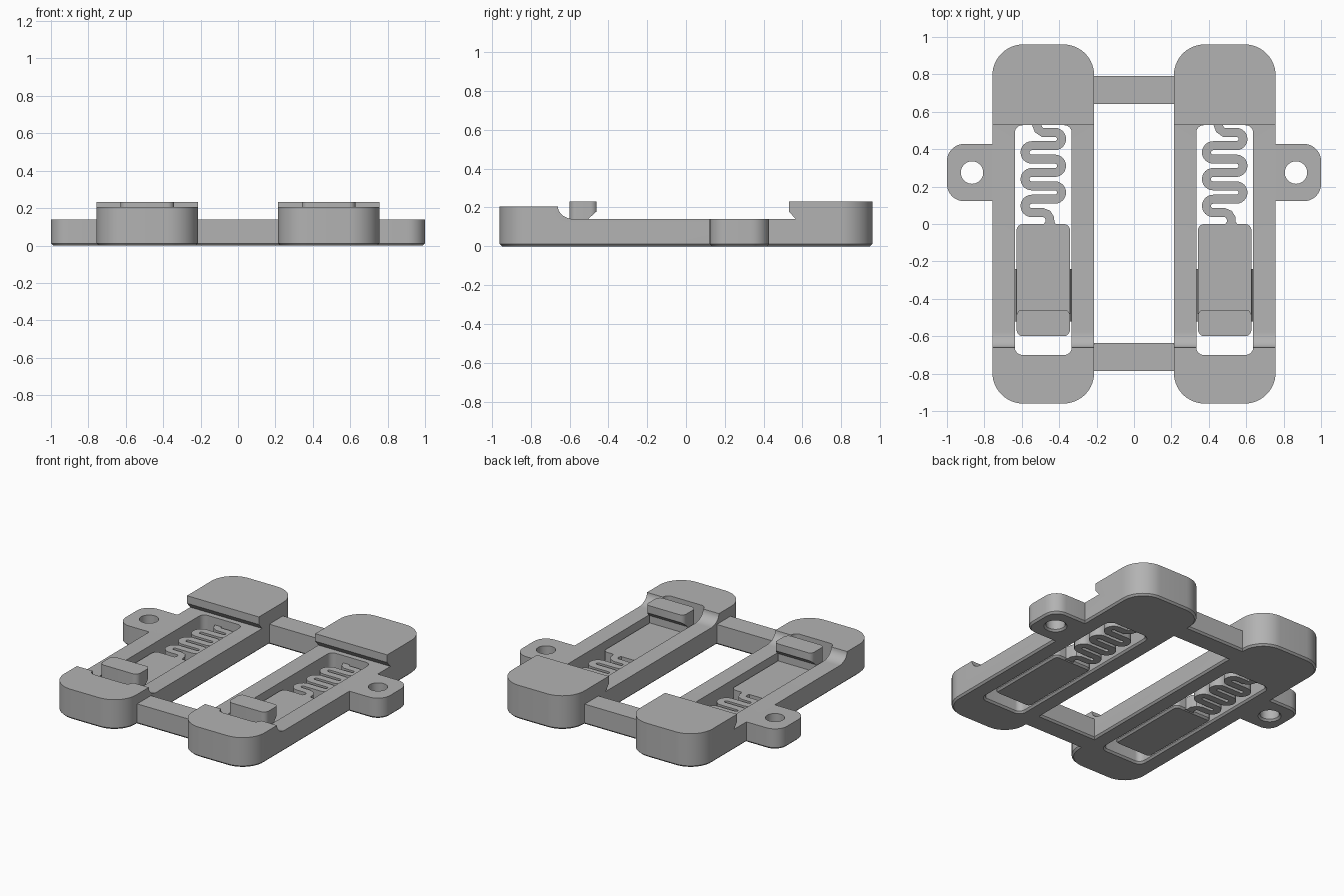
import bpy, bmesh
from math import sin, cos, pi
from mathutils import Vector

cube = bpy.data.objects.get("Cube")
if cube:
    bpy.data.objects.remove(cube, do_unlink=True)

grey = bpy.data.materials.new("plain grey")
grey.use_nodes = True
COLOUR = (0.45, 0.45, 0.45, 1)
grey.diffuse_color = COLOUR
grey.node_tree.nodes["Principled BSDF"].inputs["Base Color"].default_value = COLOUR


def finish(name, bm):
    bmesh.ops.recalc_face_normals(bm, faces=bm.faces)
    mesh = bpy.data.meshes.new(name)
    bm.to_mesh(mesh)
    bm.free()
    mesh.materials.append(grey)
    obj = bpy.data.objects.new(name, mesh)
    bpy.context.collection.objects.link(obj)
    return obj


def rounded(name, x0, x1, y0, y1, r, layers, seg=10):
    """Rounded rectangle lofted through (height, outward offset) layers."""
    bm = bmesh.new()
    rings = []
    for z, grow in layers:
        ring = []
        corners = [(x1 - r, y1 - r), (x0 + r, y1 - r), (x0 + r, y0 + r), (x1 - r, y0 + r)]
        for k, (cx, cy) in enumerate(corners):
            for i in range(seg):
                a = (k + i / (seg - 1)) * pi / 2
                ring.append(bm.verts.new((cx + (r + grow) * cos(a), cy + (r + grow) * sin(a), z)))
        rings.append(ring)
    for lo, hi in zip(rings, rings[1:]):
        for i in range(len(lo)):
            j = (i + 1) % len(lo)
            bm.faces.new((lo[i], lo[j], hi[j], hi[i]))
    bm.faces.new(rings[0])
    bm.faces.new(rings[-1])
    return finish(name, bm)


def side_prism(name, profile, x0, x1):
    """Extrude a (y, z) profile along x."""
    bm = bmesh.new()
    face = bm.faces.new([bm.verts.new((x0, y, z)) for y, z in profile])
    new = bmesh.ops.extrude_face_region(bm, geom=[face])["geom"]
    bmesh.ops.translate(bm, vec=(x1 - x0, 0, 0),
                        verts=[v for v in new if isinstance(v, bmesh.types.BMVert)])
    return finish(name, bm)


def boolean(obj, tool, operation):
    mod = obj.modifiers.new("cut", "BOOLEAN")
    mod.operation, mod.object, mod.solver = operation, tool, "EXACT"
    bpy.context.view_layer.update()
    mesh = bpy.data.meshes.new_from_object(obj.evaluated_get(bpy.context.evaluated_depsgraph_get()))
    obj.modifiers.clear()
    obj.data = mesh
    bpy.data.objects.remove(tool, do_unlink=True)


def smooth(obj):
    bpy.ops.object.select_all(action="DESELECT")
    obj.select_set(True)
    bpy.context.view_layer.objects.active = obj
    bpy.ops.object.shade_smooth_by_angle(angle=pi / 6)


def body_layers(top):
    return [(0, -0.012), (0.012, 0), (top, 0)]


def hole_layers():
    return [(-0.01, 0.022), (0.012, 0), (0.4, 0)]


# Side shape of a rail: front stop with a scooped ramp, low rails, undercut back block
scoop = [(-0.575 - 0.085 * sin(t * pi / 16), 0.205 - 0.065 * cos(t * pi / 16)) for t in range(9)]
RAIL = [(-1.1, -0.1), (1.1, -0.1), (1.1, 0.232), (0.53, 0.232), (0.53, 0.18),
        (0.565, 0.14)] + scoop + [(-1.1, 0.205)]
HOOK = [(-0.7, 0), (-0.505, 0), (-0.505, 0.14), (-0.46, 0.18), (-0.46, 0.232), (-0.7, 0.232)]


def spring_path(cx):
    """Serpentine centre line from the back block down to the slider."""
    reach, pitch, top = 0.062, 0.0715, 0.49
    pts = [(-0.035, 0.55), (-0.035, 0.53), (-0.026, 0.505), (-0.005, top)]
    for n in range(6):
        side = 1 if n % 2 == 0 else -1
        cy = top - pitch * (n + 0.5)
        for i in range(13):
            a = pi / 2 - pi * i / 12
            pts.append((side * (reach + pitch / 2 * cos(a)), cy + pitch / 2 * sin(a)))
    pts += [(0.0, 0.061), (0.022, 0.052), (0.035, 0.03), (0.035, 0.012), (0.035, -0.02)]
    return [Vector((cx + x, y, 0)) for x, y in pts]


def make_spring(name, cx, z0, z1, width):
    pts = spring_path(cx)
    last = len(pts) - 1
    bm = bmesh.new()
    rows = []
    for i, p in enumerate(pts):
        d = (pts[min(i + 1, last)] - pts[max(i - 1, 0)]).normalized()
        w = width * (0.9 if i in (0, last) else 0.5)
        n = Vector((-d.y, d.x, 0)) * w
        rows.append([bm.verts.new(q + Vector((0, 0, z)))
                     for q, z in ((p + n, z0), (p - n, z0), (p - n, z1), (p + n, z1))])
    for a, b in zip(rows, rows[1:]):
        for k in range(4):
            bm.faces.new((a[k], a[(k + 1) % 4], b[(k + 1) % 4], b[k]))
    bm.faces.new(rows[0])
    bm.faces.new(rows[-1])
    return finish(name, bm)


for side, label in ((-1, "right"), (1, "left")):
    cx = side * 0.485

    # Rail frame with its long slot
    rail = rounded(label + "_rail", cx - 0.272, cx + 0.272, -0.96, 0.96, 0.165, body_layers(0.35), 14)
    boolean(rail, side_prism("profile", RAIL, cx - 0.5, cx + 0.5), "INTERSECT")
    boolean(rail, rounded("slot", cx - 0.152, cx + 0.152, -0.70, 0.528, 0.04, hole_layers()), "DIFFERENCE")
    smooth(rail)

    # Screw ear
    ex = side * 0.83
    ear = rounded(label + "_ear", ex - 0.17, ex + 0.17, 0.122, 0.428, 0.092, body_layers(0.14))
    hx = side * 0.866
    boolean(ear, rounded("screw_hole", hx - 0.06, hx + 0.06, 0.215, 0.335, 0.0599, hole_layers()), "DIFFERENCE")
    smooth(ear)

    # Sliding latch plate, hook and spring
    smooth(rounded(label + "_slider", cx - 0.143, cx + 0.143, -0.60, 0, 0.035, body_layers(0.09)))
    hook = rounded(label + "_hook", cx - 0.143, cx + 0.143, -0.60, -0.457, 0.035, [(0.05, 0), (0.3, 0)])
    boolean(hook, side_prism("hook_profile", HOOK, cx - 0.3, cx + 0.3), "INTERSECT")
    smooth(hook)
    smooth(make_spring(label + "_spring", cx, 0.005, 0.09, 0.048))

    # Guide ridges on the slider sides
    for s, end in ((-1, "outer" if side > 0 else "inner"), (1, "inner" if side > 0 else "outer")):
        bm = bmesh.new()
        ends = [[bm.verts.new((cx + s * x, y, z)) for x, z in ((0.14, 0.01), (0.154, 0.045), (0.14, 0.08))]
                for y in (-0.52, -0.24)]
        for k in range(3):
            bm.faces.new((ends[0][k], ends[0][(k + 1) % 3], ends[1][(k + 1) % 3], ends[1][k]))
        for tri in ends:
            bm.faces.new(tri)
        finish(f"{label}_{end}_ridge", bm)

# Cross bars joining the two rails
for name, y0, y1 in (("front_bar", -0.785, -0.637), ("back_bar", 0.642, 0.79)):
    profile = [(y0, 0.012), (y0 + 0.012, 0), (y1 - 0.012, 0), (y1, 0.012), (y1, 0.14), (y0, 0.14)]
    side_prism(name, profile, -0.23, 0.23)
